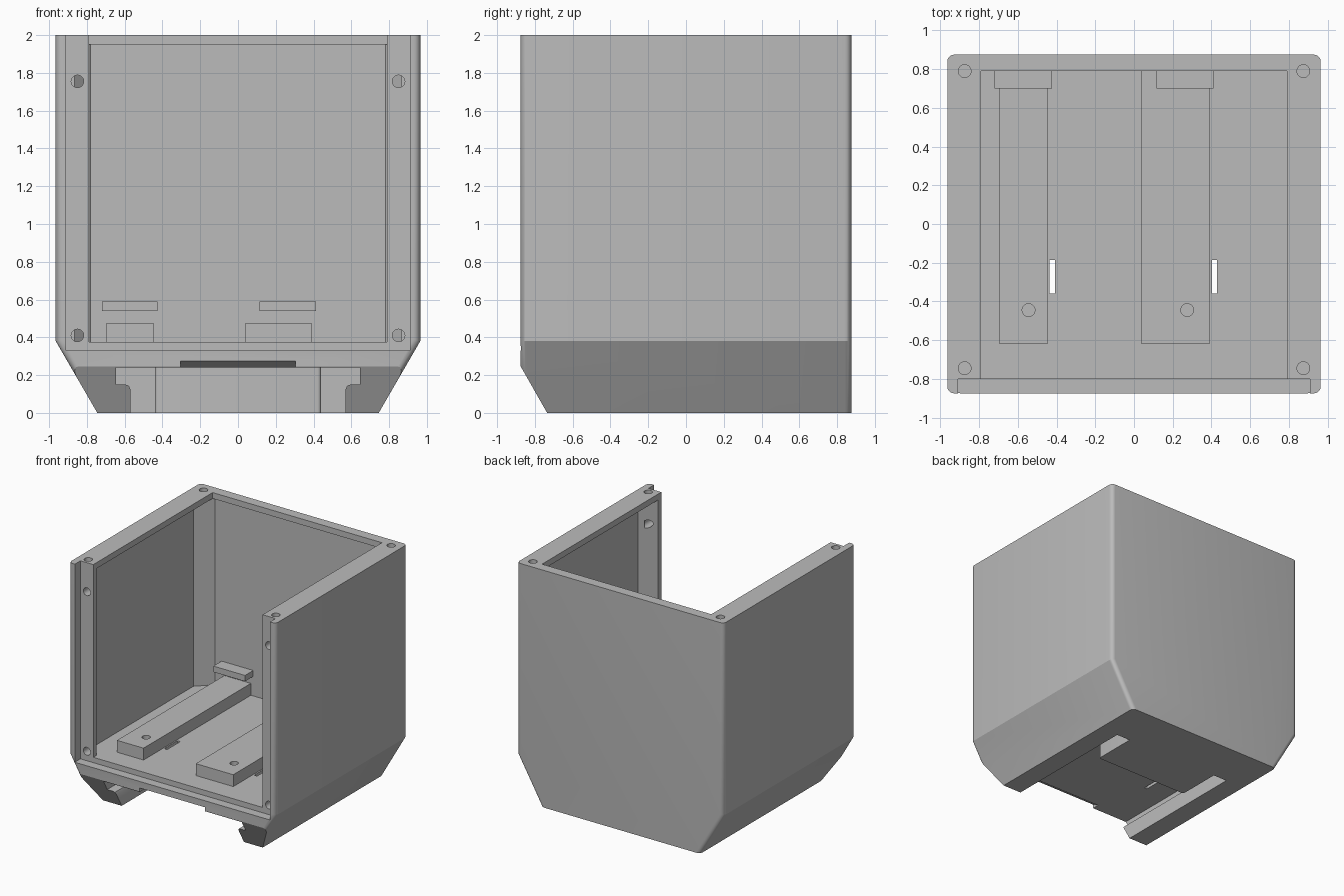
import bpy, bmesh
from mathutils import Vector

if "Cube" in bpy.data.objects:
    bpy.data.objects.remove(bpy.data.objects["Cube"], do_unlink=True)

grey = bpy.data.materials.new("plain grey")
grey.use_nodes = True
GREY = (0.5, 0.5, 0.5, 1)
grey.diffuse_color = GREY
grey.node_tree.nodes["Principled BSDF"].inputs["Base Color"].default_value = GREY


def finish(name, bm):
    bmesh.ops.recalc_face_normals(bm, faces=bm.faces)
    mesh = bpy.data.meshes.new(name)
    bm.to_mesh(mesh)
    bm.free()
    mesh.materials.append(grey)
    ob = bpy.data.objects.new(name, mesh)
    bpy.context.collection.objects.link(ob)
    return ob


def prism(name, outline, axis, lo, hi, round_edges=None, radius=0.0):
    """Extrude a 2D outline along an axis; optionally round chosen edges."""
    place = {"x": lambda a, b, t: (t, a, b),
             "y": lambda a, b, t: (a, t, b),
             "z": lambda a, b, t: (a, b, t)}[axis]
    bm = bmesh.new()
    face = bm.faces.new([bm.verts.new(place(a, b, lo)) for a, b in outline])
    new = bmesh.ops.extrude_face_region(bm, geom=[face])["geom"]
    shift = Vector(place(0, 0, hi - lo))
    bmesh.ops.translate(bm, vec=shift, verts=[v for v in new if isinstance(v, bmesh.types.BMVert)])
    if round_edges:
        edges = [e for e in bm.edges if round_edges(e)]
        bmesh.ops.bevel(bm, geom=edges, offset=radius, segments=5, profile=0.5, affect="EDGES")
    return finish(name, bm)


def box(name, x0, x1, y0, y1, z0, z1, round_edges=None, radius=0.0):
    return prism(name, [(x0, y0), (x1, y0), (x1, y1), (x0, y1)], "z", z0, z1, round_edges, radius)


def hole(x, y, z, axis, depth, radius=0.033):
    """Round cutter centred on the given point."""
    bm = bmesh.new()
    bmesh.ops.create_cone(bm, cap_ends=True, segments=32, radius1=radius, radius2=radius, depth=depth)
    ob = finish("hole_cutter", bm)
    if axis == "y":
        ob.rotation_euler.x = 1.5707963
    ob.location = (x, y, z)
    return ob


def mirrored(pts):
    return pts + [(-a, b) for a, b in reversed(pts)]


def combine(target, tools, operation):
    bpy.context.view_layer.objects.active = target
    for tool in tools:
        tool.hide_render = True
        mod = target.modifiers.new("combine", "BOOLEAN")
        mod.operation, mod.object, mod.solver = operation, tool, "EXACT"
        bpy.ops.object.modifier_apply(modifier=mod.name)
        bpy.data.objects.remove(tool, do_unlink=True)


# Outer housing with sloped lower sides and rounded upright edges
W, D, FLOOR = 0.965, 0.875, 0.375
upright = lambda e: abs((e.verts[0].co - e.verts[1].co).y) < 0.001 and \
    abs((e.verts[0].co - e.verts[1].co).z) > 0.1
housing = prism("housing", mirrored([(0.745, 0), (W, 0.38), (W, 2)]), "y", -D, D, upright, 0.035)

cutters = [
    # Main cavity with corner posts, and the narrower opening at the top
    prism("cavity", mirrored([(0.79, -0.9), (0.79, -0.755), (0.90, -0.645), (0.90, 0.69), (0.78, 0.81)]),
          "z", FLOOR, 1.95),
    box("top_opening", -0.79, 0.79, -1, 0.79, 1.9, 2.1),
    # Seat for the front panel
    box("panel_seat", -0.91, 0.91, -1, -0.80, 0.33, 2.1),
    # Sloped lower front
    prism("front_slope", [(-D - 0.054, 0.34), (-0.735, 0), (-0.68, -0.1), (-1.1, -0.1), (-1.1, 0.34)],
          "x", -1.2, 1.2),
    # Finger notch under the front edge
    prism("front_notch", [(-1, 0.275), (-0.87, 0.275), (-0.80, 0.235), (-0.80, 0.2), (-1, 0.2)],
          "x", -0.305, 0.305),
]
combine(housing, cutters, "DIFFERENCE")

# Sliding rail channel underneath, with lips and a central stop block
lip = mirrored([(0.57, -0.1), (0.57, 0.125), (0.577, 0.143), (0.595, 0.15),
                (0.645, 0.15), (0.645, 0.24)])
channel = prism("channel", lip, "y", -1.1, 0.47)
stop = box("stop_block", -0.44, 0.44, 0.09, 0.6, -0.2, 0.4,
           lambda e: abs((e.verts[0].co - e.verts[1].co).z) > 0.1 and e.verts[0].co.y < 0.2, 0.02)
combine(channel, [stop], "DIFFERENCE")
combine(housing, [channel], "DIFFERENCE")

# Screw holes in the top rim and the front posts
holes = []
for s in (-1, 1):
    holes += [hole(s * 0.875, y, 2, "z", 0.3) for y in (0.79, -0.745)]
    holes += [hole(s * 0.85, -0.80, z, "y", 0.24) for z in (0.41, 1.755)]
# Cable slits through the floor
holes += [box("slit", x, x + 0.027, -0.36, -0.185, 0.1, 0.6) for x in (-0.436, 0.402)]
combine(housing, holes, "DIFFERENCE")

# Mounting bars on the floor and retaining ledges on the back wall
for side, x0, x1, screw, c0, c1 in (("right", -0.695, -0.447, -0.545, -0.72, -0.425),
                                    ("left", 0.04, 0.39, 0.275, 0.115, 0.412)):
    bar = box(side + "_mounting_bar", x0, x1, -0.62, 0.82, FLOOR - 0.01, 0.475)
    combine(bar, [hole(screw, -0.445, 0.475, "z", 0.16)], "DIFFERENCE")
    box(side + "_retaining_ledge", c0, c1, 0.70, 0.82, 0.54, 0.59)

# Smooth rounded edges, keep the rest crisp
bpy.ops.object.select_all(action="DESELECT")
housing.select_set(True)
bpy.context.view_layer.objects.active = housing
bpy.ops.object.shade_smooth_by_angle(angle=0.44)
